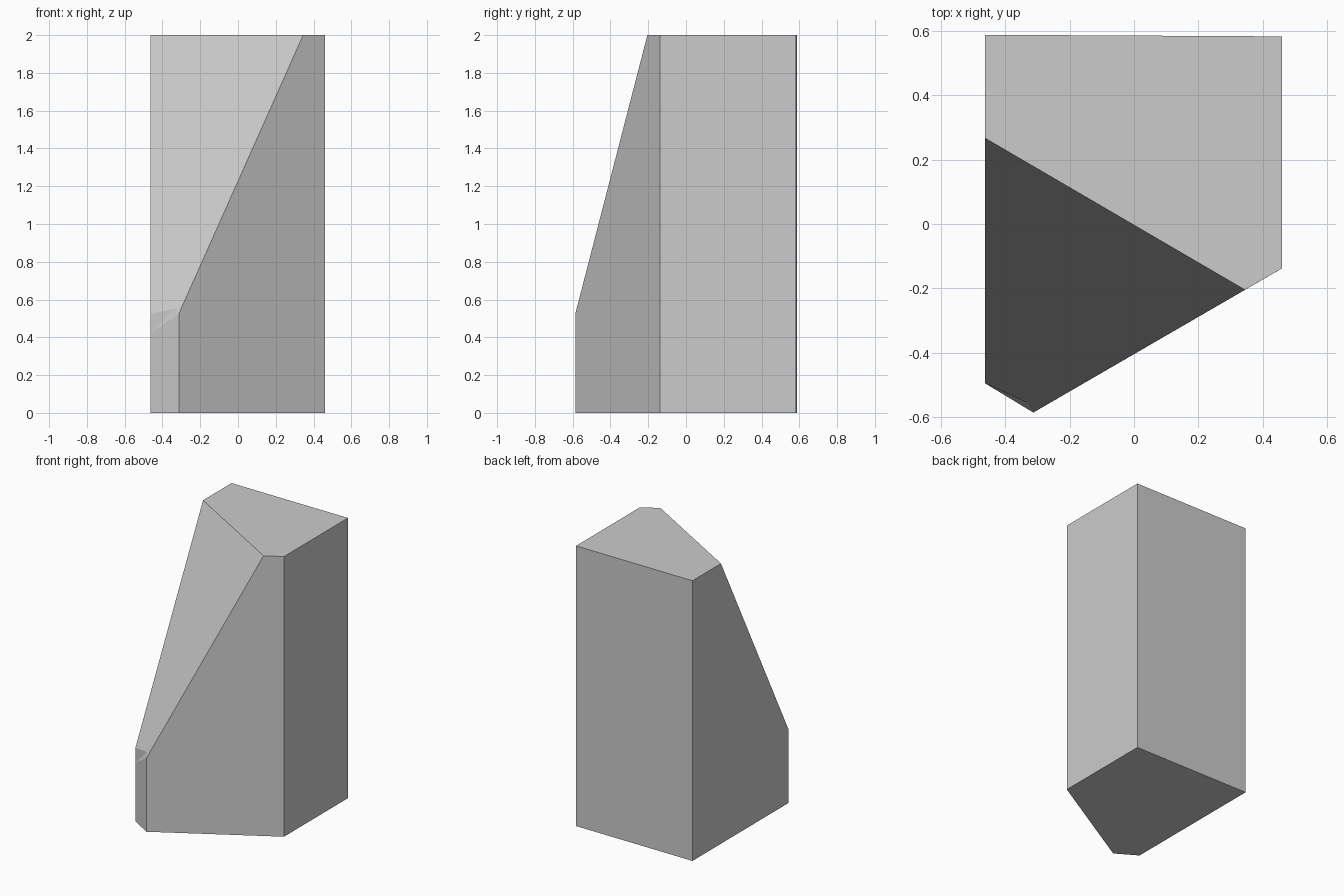
import bpy, bmesh

if "Cube" in bpy.data.objects:
    bpy.data.objects.remove(bpy.data.objects["Cube"])

# footprint: back left, back right, right, front tip, front left
BL, BR, R, F, L = (-0.463, 0.588), (0.46, 0.583), (0.46, -0.138), (-0.313, -0.586), (-0.463, -0.495)
TOP = 2.0
LOW = 0.525

bm = bmesh.new()
def v(p, z):
    return bm.verts.new((p[0], p[1], z))

base = [v(p, 0) for p in (BL, BR, R, F, L)]
b_bl, b_br, b_r, b_f, b_l = base
t_bl, t_br, t_r = (v(p, TOP) for p in (BL, BR, R))

# sloped cut: upper edge ends on the left wall and the front right wall
s_l, s_r = v((-0.463, 0.267), TOP), v((0.345, -0.2045), TOP)
s_f, s_low = v(F, LOW), v(L, LOW)
# small chipped corner at the foot of the slope
c_low, c_in = v(L, 0.42), v((-0.33, -0.556), 0.553)

for face in (
    base,                                    # underside
    (t_bl, t_br, t_r, s_r, s_l),             # top
    (b_bl, b_br, t_br, t_bl),                # back wall
    (b_br, b_r, t_r, t_br),                  # right wall
    (b_r, b_f, s_f, s_r, t_r),               # front right wall
    (b_f, b_l, c_low, s_f),                  # narrow front wall
    (b_l, b_bl, t_bl, s_l, s_low, c_low),    # left wall
    (s_l, s_r, s_f, c_in, s_low),            # slope
    (c_low, s_f, c_in), (c_low, c_in, s_low) # chip
):
    bm.faces.new(face)
bmesh.ops.recalc_face_normals(bm, faces=bm.faces[:])

mesh = bpy.data.meshes.new("cut_stone_block")
bm.to_mesh(mesh)
bm.free()
bpy.context.collection.objects.link(bpy.data.objects.new("cut_stone_block", mesh))
